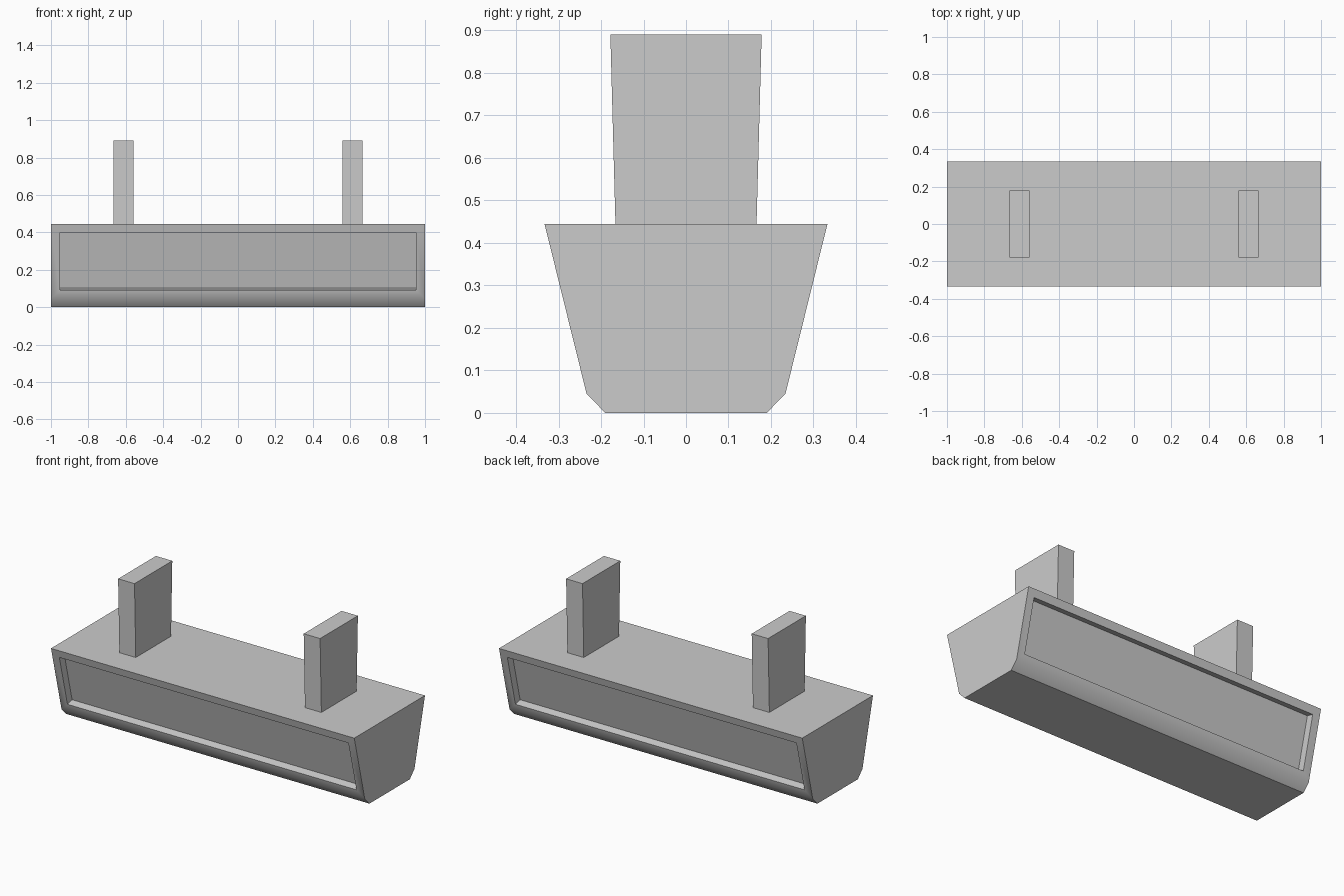
import bpy, bmesh, math
from mathutils import Vector

cube = bpy.data.objects.get("Cube")
if cube:
    bpy.data.objects.remove(cube, do_unlink=True)

grey = bpy.data.materials.new("plain grey")
grey.use_nodes = True
colour = (0.6, 0.6, 0.6, 1)
grey.diffuse_color = colour
grey.node_tree.nodes["Principled BSDF"].inputs["Base Color"].default_value = colour


def prism(name, profile, x0, x1):
    """Extrude a y-z profile along x; returns its bmesh and object."""
    bm = bmesh.new()
    face = bm.faces.new([bm.verts.new((x0, y, z)) for y, z in profile])
    ext = bmesh.ops.extrude_face_region(bm, geom=[face])["geom"]
    bmesh.ops.translate(bm, vec=(x1 - x0, 0, 0),
                        verts=[v for v in ext if isinstance(v, bmesh.types.BMVert)])
    bmesh.ops.recalc_face_normals(bm, faces=bm.faces)
    mesh = bpy.data.meshes.new(name)
    mesh.materials.append(grey)
    obj = bpy.data.objects.new(name, mesh)
    bpy.context.collection.objects.link(obj)
    return bm, obj


def finish(bm, obj):
    bm.to_mesh(obj.data)
    bm.free()


def mirrored(half):
    return half + [(-y, z) for y, z in reversed(half)]


# Tapered housing with chamfered lower edges
bm, body = prism("housing", mirrored([(0.19, 0), (0.234, 0.045), (0.333, 0.445)]), -1, 1)

# Recessed panels on both sloping sides
bm.normal_update()
sides = [f for f in bm.faces if abs(f.normal.y) > 0.9]
for face in sides:
    bmesh.ops.inset_region(bm, faces=[face], thickness=0.047, use_even_offset=True)
    inward = -face.normal.copy()
    walls = bmesh.ops.extrude_discrete_faces(bm, faces=[face])["faces"]
    bmesh.ops.translate(bm, vec=inward * 0.045, verts=walls[0].verts)
finish(bm, body)

# Mounting posts, slightly wider at the top
for name, x in (("left_post", 0.612), ("right_post", -0.612)):
    bm, post = prism(name, mirrored([(0.166, 0.445), (0.178, 0.89)]), x - 0.054, x + 0.054)
    finish(bm, post)

# Soft transition between sloping sides and chamfers
bpy.ops.object.select_all(action="DESELECT")
body.select_set(True)
bpy.context.view_layer.objects.active = body
bpy.ops.object.shade_smooth_by_angle(angle=math.radians(40))
